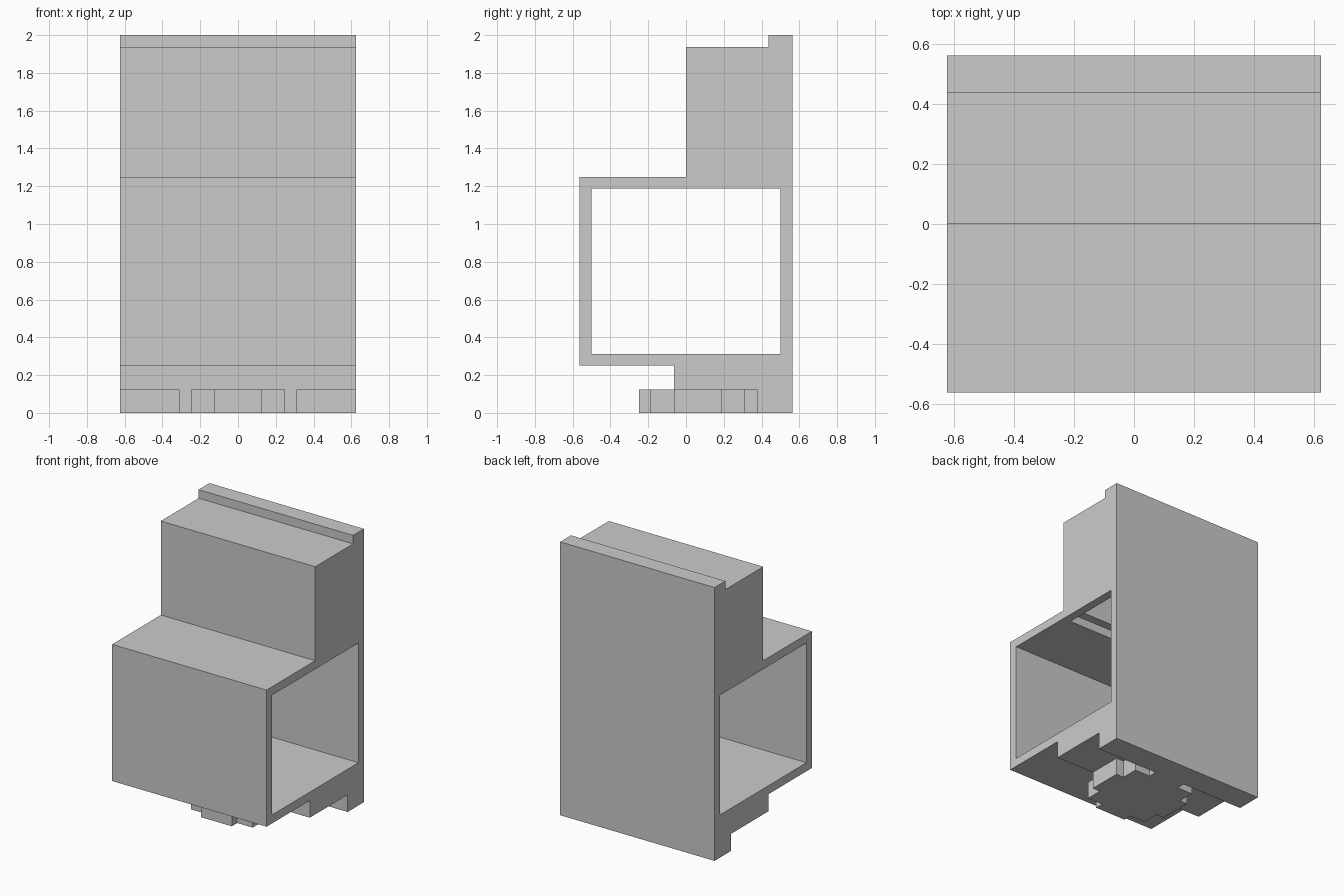
import bpy
import bmesh

U = 1 / 16  # wall thickness, the module of the whole model

cube = bpy.data.objects.get("Cube")
if cube:
    bpy.data.objects.remove(cube, do_unlink=True)

grey = bpy.data.materials.new("plain grey")
grey.use_nodes = True
grey.diffuse_color = (0.6, 0.6, 0.6, 1)
grey.node_tree.nodes["Principled BSDF"].inputs["Base Color"].default_value = (0.6, 0.6, 0.6, 1)


def extrude(name, points, offset):
    """Turn a closed outline into a prism."""
    bm = bmesh.new()
    face = bm.faces.new([bm.verts.new(p) for p in points])
    moved = bmesh.ops.extrude_face_region(bm, geom=[face])["geom"]
    verts = [v for v in moved if isinstance(v, bmesh.types.BMVert)]
    bmesh.ops.translate(bm, verts=verts, vec=offset)
    bmesh.ops.recalc_face_normals(bm, faces=bm.faces)
    mesh = bpy.data.meshes.new(name)
    bm.to_mesh(mesh)
    bm.free()
    mesh.materials.append(grey)
    obj = bpy.data.objects.new(name, mesh)
    bpy.context.collection.objects.link(obj)
    return obj


def side_prism(name, half_width, outline):
    """Extrude a side outline, given in wall units (y, z), across the width."""
    points = [(-half_width * U, y * U, z * U) for y, z in outline]
    return extrude(name, points, (2 * half_width * U, 0, 0))


def rect(y0, y1, z0, z1):
    return [(y0, z0), (y1, z0), (y1, z1), (y0, z1)]


# Housing: box front, raised rear block, top lip and stepped foot
housing = side_prism("housing", 10, [
    (6, 0), (9, 0), (9, 32), (7, 32), (7, 31), (0, 31), (0, 20),
    (-9, 20), (-9, 4), (-1, 4), (-1, 2), (6, 2)])

# Open tunnel, ceiling opening and upper cavity
cutters = [
    side_prism("tunnel_cutter", 12, rect(-8, 8, 5, 19)),
    side_prism("ceiling_opening_cutter", 9, rect(0, 8, 16, 20)),
    side_prism("upper_cavity_cutter", 8, rect(1, 8, 16, 30)),
]
for cutter in cutters:
    mod = housing.modifiers.new(cutter.name, "BOOLEAN")
    mod.operation = "DIFFERENCE"
    mod.solver = "EXACT"
    mod.object = cutter
    cutter.hide_render = True
    cutter.hide_viewport = True
    cutter.display_type = "WIRE"

# Stepped round stud under the housing
quarter = [(5, 2), (4, 2), (4, 4), (2, 4), (2, 5)]
outline = []
for turn in range(4):
    outline += quarter
    quarter = [(-y, x) for x, y in quarter]
extrude("bottom_stud", [(x * U, (y + 1) * U, 0) for x, y in outline], (0, 0, 2 * U))
